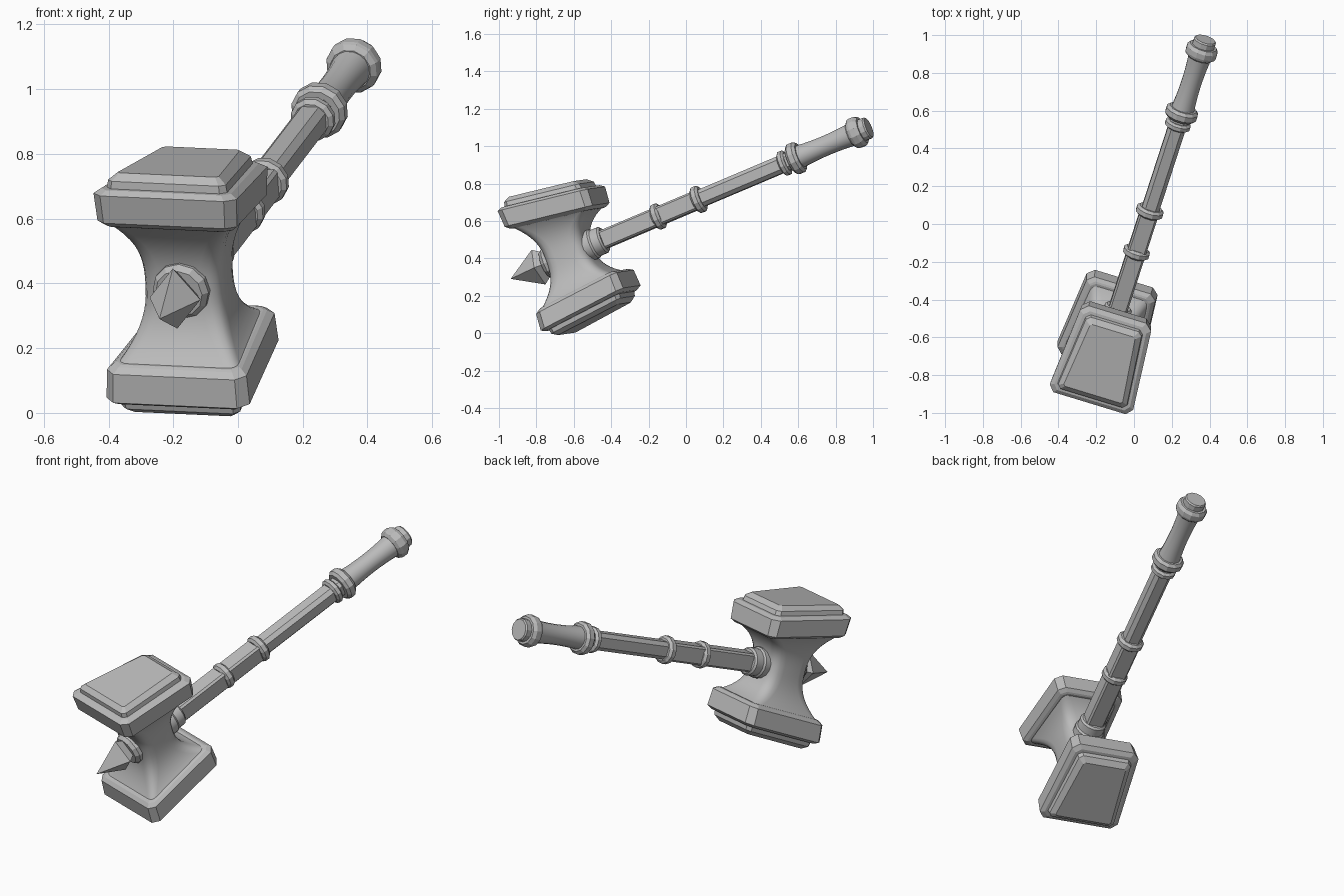
import bpy, bmesh, math
from mathutils import Matrix, Vector

if "Cube" in bpy.data.objects:
    bpy.data.objects.remove(bpy.data.objects["Cube"])

stone = bpy.data.materials.new("grey metal")
stone.diffuse_color = (0.5, 0.5, 0.5, 1)
stone.use_nodes = True
stone.node_tree.nodes["Principled BSDF"].inputs["Base Color"].default_value = stone.diffuse_color

# Hammer frame: local x = head width, y = along the handle, z = head axis
d = Vector((0.286, 0.882, 0.373)).normalized()
u = Vector((-0.069, -0.365, 0.929))
u = (u - d * u.dot(d)).normalized()
r = d.cross(u)
FRAME = Matrix((r, d, u)).transposed().to_4x4()
FRAME.translation = (-0.13, -0.59, 0.437)
HEAD = FRAME @ Matrix.Translation((-0.006, 0, -0.002)) @ Matrix.Rotation(math.radians(-2), 4, 'X')
TILT = 0.118   # the striking faces converge toward the handle


def loft(name, rings, frame, smooth=None):
    """Skin a stack of equal-sized rings and cap both ends."""
    bm = bmesh.new()
    loops = [[bm.verts.new(p) for p in ring] for ring in rings]
    n = len(loops[0])
    for a, b in zip(loops, loops[1:]):
        for i in range(n):
            bm.faces.new((a[i], a[(i + 1) % n], b[(i + 1) % n], b[i]))
    bm.faces.new(loops[0])
    bm.faces.new(loops[-1])
    bmesh.ops.recalc_face_normals(bm, faces=bm.faces)
    mesh = bpy.data.meshes.new(name)
    bm.to_mesh(mesh)
    bm.free()
    mesh.materials.append(stone)
    ob = bpy.data.objects.new(name, mesh)
    bpy.context.collection.objects.link(ob)
    ob.matrix_world = frame
    if smooth:
        bpy.ops.object.select_all(action='DESELECT')
        ob.select_set(True)
        bpy.context.view_layer.objects.active = ob
        bpy.ops.object.shade_smooth_by_angle(angle=math.radians(smooth))
    return ob


def trapezoid(front, back, y0, y1, cut, steps=1):
    """Trapezoid outline with chamfered (steps=1) or rounded corners."""
    c = [Vector(p) for p in ((-front, y0), (front, y0), (back, y1), (-back, y1))]
    pts = []
    for i in range(4):
        p, a, b = c[i], c[i - 1], c[(i + 1) % 4]
        s, e = p + (a - p).normalized() * cut, p + (b - p).normalized() * cut
        for k in range(steps + 1):
            t = k / steps
            pts.append(s * (1 - t) ** 2 + p * 2 * t * (1 - t) + e * t * t)
    return pts


def lathe(name, profile, sides=12, turn=0.0, smooth=None):
    """Solid around the handle axis from (position, radius) pairs."""
    ang = [2 * math.pi * (i + turn) / sides for i in range(sides)]
    return loft(name, [[(q * math.cos(a), t, q * math.sin(a)) for a in ang]
                       for t, q in profile], FRAME, smooth)


# Striking blocks: slab, bevel, raised plate (height, inset)
steps = [(0.198, 0.035), (0.202, 0.025), (0.217, 0.006), (0.308, 0.0), (0.322, 0.022),
         (0.323, 0.038), (0.347, 0.042), (0.369, 0.07)]
for name, s in (("upper_block", 1), ("lower_block", -1)):
    rings = []
    for h, i in steps:
        ring = trapezoid(0.234 - i, 0.194 - i, -0.275 + i, 0.227 - i, 0.034 - i * 0.35)
        rings.append([(p.x, p.y, s * (h - TILT * p.y)) for p in ring])
    loft(name, rings, HEAD)

# Concave neck joining the blocks
rings = []
for k in range(-10, 11):
    f = k / 10
    g = abs(f) ** 2.6
    ring = trapezoid(0.13 + 0.07 * g, 0.113 + 0.046 * g, -0.15 - 0.09 * g,
                     0.08 + 0.112 * g, 0.065 - 0.03 * g, 4)
    rings.append([(p.x, p.y, f * (0.207 - TILT * p.y)) for p in ring])
loft("neck", rings, HEAD, 50)

# Front spike on its round seat
lathe("spike_seat", [(-0.10, 0.09), (-0.165, 0.09), (-0.185, 0.075)])
spike = lathe("spike", [(-0.16, 0.055), (-0.225, 0.10), (-0.392, 0.001)], 4)
spike.matrix_world = FRAME @ Matrix.Diagonal((0.82, 1, 1, 1))

# Collar at the handle root
lathe("collar", [(0.04, 0.083), (0.11, 0.083), (0.12, 0.075), (0.165, 0.075),
                 (0.175, 0.065)], 16, 0.5, 35)


# Chamfered square shaft, then a slimmer one with broader chamfers
def bar(name, t0, t1, half, cut):
    ring = trapezoid(half, half, -half, half, cut)
    loft(name, [[(p.x, t, p.y) for p in ring] for t in (t0, t1)], FRAME)


bar("lower_shaft", 0.15, 0.49, 0.05, 0.01)
bar("middle_shaft", 0.48, 0.75, 0.05, 0.01)
bar("upper_shaft", 0.74, 1.34, 0.047, 0.02)

# Bands along the handle (position, radius, half width)
for i, (t, q, w) in enumerate([(0.50, 0.072, 0.024), (0.745, 0.075, 0.024),
                               (1.265, 0.07, 0.02), (1.335, 0.088, 0.03)]):
    lathe(f"band_{i + 1}", [(t - w, q - 0.014), (t - w * 0.5, q), (t + w * 0.5, q),
                            (t + w, q - 0.014)], 12, 0.5)

# Waisted grip
lathe("grip", [(1.33 + 0.037 * k, 0.054 + 0.012 * (k / 5 - 1) ** 2) for k in range(11)],
      16, 0.5, 40)

# Pommel with end button
lathe("pommel", [(1.667, 0.066), (1.68, 0.082), (1.692, 0.086), (1.72, 0.086), (1.738, 0.074),
                 (1.738, 0.061), (1.768, 0.061), (1.776, 0.055)], 12, 0.5)
